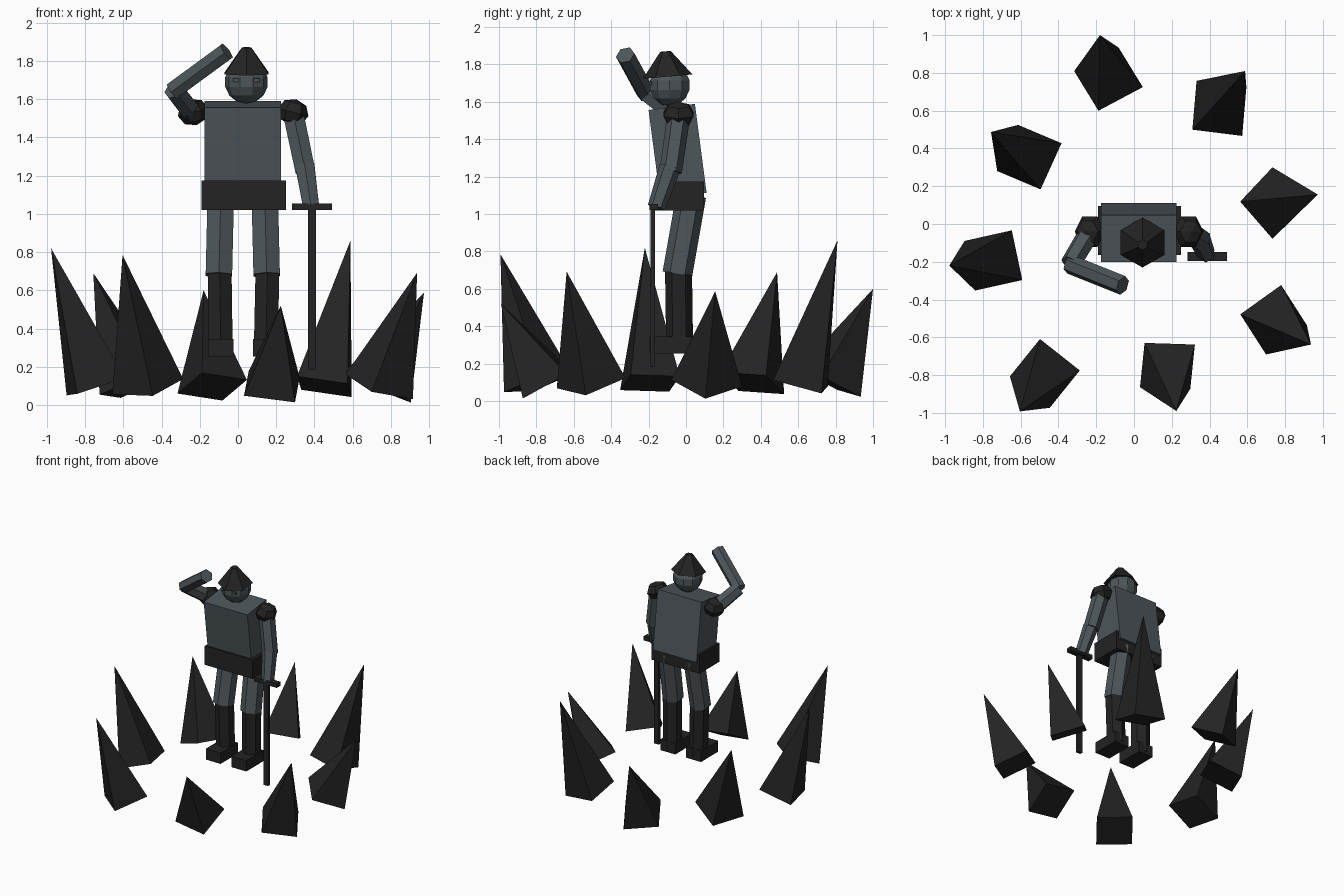
import bpy, bmesh, math
from mathutils import Vector, Matrix, Euler

if "Cube" in bpy.data.objects:
    bpy.data.objects.remove(bpy.data.objects["Cube"])


def material(name, rgb):
    m = bpy.data.materials.new(name)
    m.diffuse_color = (*rgb, 1)
    m.use_nodes = True
    m.node_tree.nodes["Principled BSDF"].inputs["Base Color"].default_value = m.diffuse_color
    return m


GREY = material("slate grey", (0.075, 0.092, 0.102))
DARK = material("charcoal", (0.017, 0.017, 0.017))


def finish(name, bm, mat):
    bmesh.ops.recalc_face_normals(bm, faces=bm.faces[:])
    mesh = bpy.data.meshes.new(name)
    bm.to_mesh(mesh)
    bm.free()
    mesh.materials.append(mat)
    ob = bpy.data.objects.new(name, mesh)
    bpy.context.collection.objects.link(ob)
    return ob


def frustum(name, p0, p1, r0, r1, mat, sides=6, ref=(0, 1, 0)):
    """Prism from p0 to p1 with one corner towards ref; r1 = 0 gives a point."""
    p0, p1, ref = Vector(p0), Vector(p1), Vector(ref)
    w = (p1 - p0).normalized()
    u = (ref - w * ref.dot(w)).normalized()
    v = w.cross(u)
    bm = bmesh.new()

    def ring(p, r):
        return [bm.verts.new(p + r * (u * math.cos(a) + v * math.sin(a)))
                for a in (2 * math.pi * i / sides for i in range(sides))]

    base = ring(p0, r0)
    bm.faces.new(base)
    if r1:
        top = ring(p1, r1)
        bm.faces.new(top)
    else:
        tip = bm.verts.new(p1)
    for i in range(sides):
        j = (i + 1) % sides
        if r1:
            bm.faces.new((base[i], base[j], top[j], top[i]))
        else:
            bm.faces.new((base[i], base[j], tip))
    return finish(name, bm, mat)


def box(name, centre, size, mat, rot=(0, 0, 0)):
    bm = bmesh.new()
    rotation = Euler([math.radians(a) for a in rot]).to_matrix().to_4x4()
    bmesh.ops.create_cube(bm, size=1, matrix=Matrix.Translation(centre) @ rotation
                          @ Matrix.Diagonal((*size, 1)))
    return finish(name, bm, mat)


def ball(name, centre, scale, seg, rings, mat, rot_y=0, rot_z=0):
    bm = bmesh.new()
    m = (Matrix.Translation(centre) @ Matrix.Rotation(math.radians(rot_y), 4, 'Y')
         @ Matrix.Diagonal((*scale, 1)) @ Matrix.Rotation(math.radians(rot_z), 4, 'Z'))
    bmesh.ops.create_uvsphere(bm, u_segments=seg, v_segments=rings, radius=1, matrix=m)
    return finish(name, bm, mat)


# Torso leaning forward, upright belt
box("torso", (0.026, -0.045, 1.335), (0.40, 0.25, 0.48), GREY, (7.5, 0, 0))
box("belt", (0.03, -0.035, 1.097), (0.44, 0.26, 0.155), DARK)

# Head, eyes and six-sided hat
ball("head", (0.044, -0.087, 1.69), (0.114, 0.114, 0.114), 10, 7, GREY, rot_z=18)
for side, x in (("left", -0.012), ("right", 0.098)):
    box(side + "_eye", (x, -0.187, 1.70), (0.03, 0.009, 0.018), GREY)
frustum("hat", (0.045, -0.098, 1.735), (0.045, -0.11, 1.87), 0.133, 0.028, DARK)

# Shoulder guards
for side, x, tilt in (("left", -0.234, -15), ("right", 0.288, 15)):
    ball(side + "_shoulder_guard", (x, -0.04, 1.532), (0.083, 0.093, 0.07),
         6, 4, DARK, tilt, 90)

# Raised arm shading the eyes
frustum("left_upper_arm", (-0.234, -0.04, 1.52), (-0.335, -0.21, 1.65), 0.058, 0.055, GREY)
frustum("left_forearm", (-0.34, -0.213, 1.645), (-0.06, -0.325, 1.85), 0.052, 0.052, GREY)

# Lowered arm holding the sword
frustum("right_upper_arm", (0.29, -0.04, 1.52), (0.352, -0.082, 1.225), 0.062, 0.06, GREY)
frustum("right_forearm", (0.35, -0.085, 1.25), (0.383, -0.158, 1.035), 0.058, 0.048, GREY)
box("sword_guard", (0.387, -0.172, 1.038), (0.21, 0.047, 0.034), DARK)
box("sword_blade", (0.387, -0.178, 0.61), (0.042, 0.026, 0.85), DARK)

# Legs, boots and feet
for side, hip, knee, ankle in (("left", -0.09, -0.1, -0.09), ("right", 0.14, 0.15, 0.145)):
    frustum(side + "_thigh", (hip, 0.028, 1.1), (knee, -0.046, 0.68), 0.08, 0.08, GREY)
    frustum(side + "_boot", (knee + 0.004, -0.04, 0.7), (ankle, -0.034, 0.28),
            0.072, 0.072, DARK)
    box(side + "_foot", (ankle, -0.083, 0.30), (0.135, 0.225, 0.09), DARK)

# Ring of outward-leaning stone spikes: base centre xy, tip, direction of a base corner
SPIKES = [
    ((-0.135, 0.767), (-0.18, 1.00, 0.60), (0.180, -0.042)),
    ((0.452, 0.612), (0.588, 0.81, 0.86), (0.145, 0.114)),
    ((0.733, 0.111), (0.973, 0.156, 0.587), (0.0, 0.190)),
    ((0.739, -0.507), (0.937, -0.638, 0.692), (0.040, 0.184)),
    ((0.177, -0.751), (0.224, -0.99, 0.52), (0.143, 0.111)),
    ((-0.472, -0.791), (-0.604, -0.992, 0.785), (-0.026, 0.183)),
    ((-0.744, -0.193), (-0.978, -0.22, 0.82), (0.098, 0.161)),
    ((-0.554, 0.354), (-0.757, 0.487, 0.69), (0.171, 0.074)),
]
for i, (c, tip, corner) in enumerate(SPIKES, 1):
    base = Vector((*c, 0.096))
    axis = Vector(tip) - base
    # lift the corner so that it lies square to the spike's axis
    lift = -(corner[0] * axis.x + corner[1] * axis.y) / axis.z
    frustum(f"spike_{i}", base, tip, 0.19, 0, DARK, 4, (*corner, lift))
